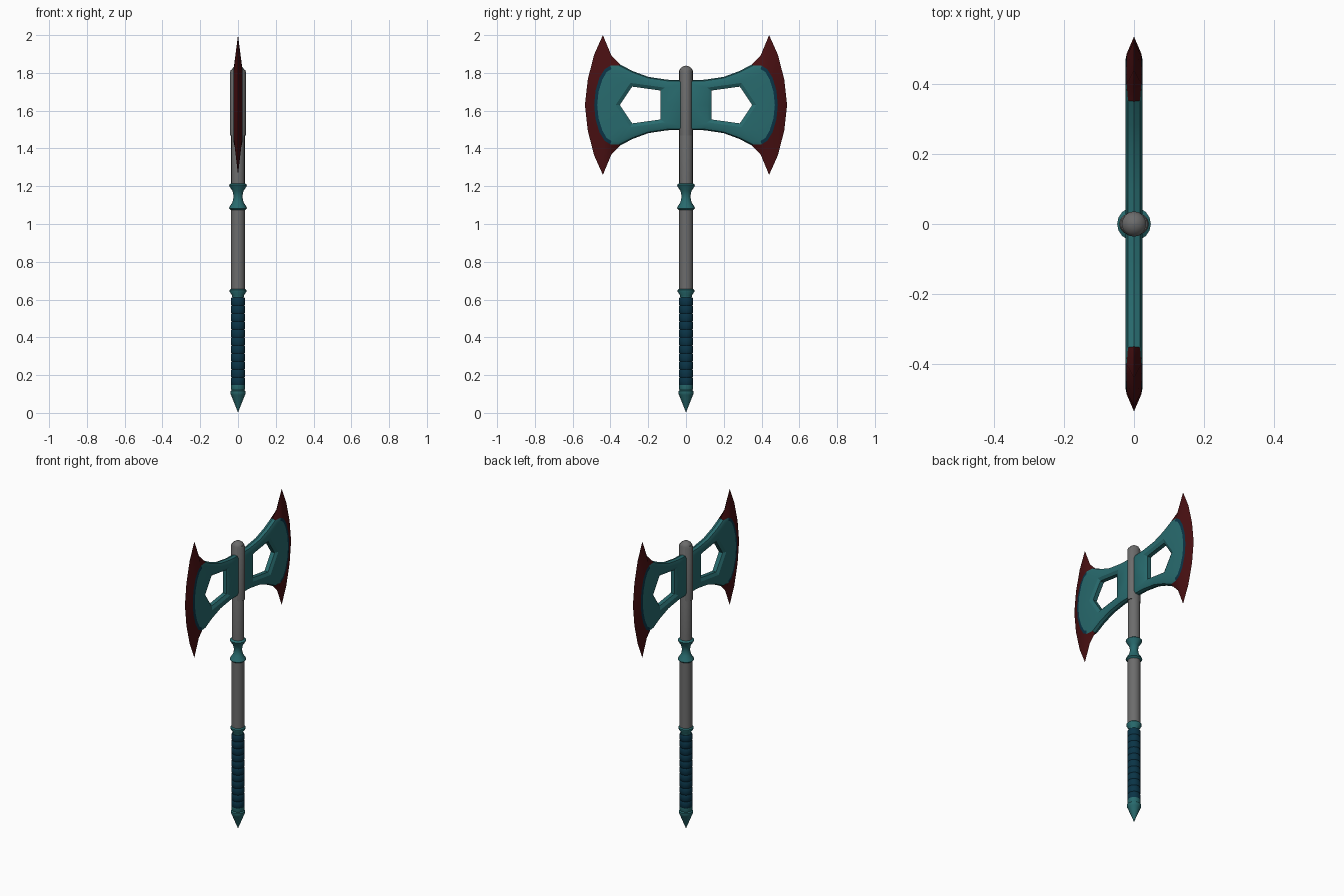
import bpy, bmesh, math

if "Cube" in bpy.data.objects:
    bpy.data.objects.remove(bpy.data.objects["Cube"])


def material(name, rgb):
    m = bpy.data.materials.new(name)
    m.diffuse_color = (*rgb, 1)
    m.use_nodes = True
    m.node_tree.nodes["Principled BSDF"].inputs["Base Color"].default_value = m.diffuse_color
    return m


teal = material("teal metal", (0.021, 0.145, 0.155))
navy = material("navy", (0.003, 0.034, 0.062))
red = material("dark red", (0.066, 0.005, 0.006))
grey = material("grey shaft", (0.15, 0.15, 0.15))


def finish(name, bm, mats, angle=35):
    bmesh.ops.recalc_face_normals(bm, faces=bm.faces)
    me = bpy.data.meshes.new(name)
    bm.to_mesh(me)
    bm.free()
    for m in mats:
        me.materials.append(m)
    ob = bpy.data.objects.new(name, me)
    bpy.context.collection.objects.link(ob)
    bpy.ops.object.select_all(action='DESELECT')
    ob.select_set(True)
    bpy.context.view_layer.objects.active = ob
    bpy.ops.object.shade_smooth_by_angle(angle=math.radians(angle))
    return ob


def lathe(name, profile, mat, sides=16, sx=1, sy=1):
    """Revolve (radius, z) points round the z axis and cap the ends."""
    bm = bmesh.new()
    rings = []
    for r, z in profile:
        ring = []
        for i in range(sides):
            a = 2 * math.pi * i / sides
            ring.append(bm.verts.new((r * math.cos(a) * sx, r * math.sin(a) * sy, z)))
        rings.append(ring)
    for p, q in zip(rings, rings[1:]):
        for i in range(sides):
            j = (i + 1) % sides
            bm.faces.new((p[i], p[j], q[j], q[i]))
    bm.faces.new(rings[0])
    bm.faces.new(rings[-1])
    return finish(name, bm, [mat])


# pommel, grip and handle collar
lathe("pommel", [(0.001, 0.005), (0.037, 0.095), (0.041, 0.102), (0.041, 0.115),
                 (0.034, 0.12), (0.037, 0.128), (0.037, 0.147)], teal)
grip = []
wraps = 11
for i in range(wraps):
    z, h = 0.145 + i * 0.465 / wraps, 0.465 / wraps
    grip += [(0.0345, z), (0.038, z + 0.15 * h), (0.038, z + 0.85 * h)]
lathe("grip", grip + [(0.0345, 0.61)], navy)
lathe("grip_collar", [(0.03, 0.605), (0.031, 0.622), (0.044, 0.641), (0.044, 0.65),
                      (0.036, 0.657)], teal)

# shaft sections, spool between them, and the wide socket at the head
lathe("lower_shaft", [(0.037, 0.65), (0.037, 1.085)], grey)
lathe("spool", [(0.035, 1.072), (0.048, 1.083), (0.044, 1.093), (0.029, 1.115),
                (0.023, 1.145), (0.029, 1.175), (0.044, 1.197), (0.048, 1.207),
                (0.035, 1.216)], teal)
lathe("upper_shaft", [(0.036, 1.2), (0.036, 1.812), (0.028, 1.826), (0.015, 1.835),
                      (0.002, 1.838)], grey)
lathe("head_socket", [(0.04, 1.468), (0.04, 1.805), (0.036, 1.815)], grey, sx=1.06, sy=0.86)

# blade: stations round the hole; y and height above the blade centre
# (hole), (flat edge), (rim or navy edge), (outer edge), is cutting edge
CZ, T = 1.63, 0.024
upper = [
    ((.135, .0), (.03, .0), (.01, .0), (.01, .0), 0),
    ((.135, .076), (.03, .108), (.01, .125), (.01, .13), 0),
    ((.145, .078), (.10, .112), (.10, .128), (.10, .134), 0),
    ((.21, .087), (.20, .126), (.20, .143), (.20, .149), 0),
    ((.26, .094), (.29, .158), (.285, .174), (.283, .180), 0),
    ((.285, .097), (.36, .193), (.352, .208), (.35, .215), 0),
    ((.292, .087), (.395, .19), (.40, .208), (.395, .262), 1),
    ((.30, .075), (.42, .175), (.43, .19), (.44, .37), 1),
    ((.315, .053), (.443, .135), (.458, .145), (.487, .265), 1),
    ((.335, .023), (.463, .07), (.479, .075), (.520, .135), 1),
    ((.35, .0), (.47, .0), (.486, .0), (.535, .0), 1),
]
lower = [tuple((p[0], -p[1]) for p in s[:4]) + (s[4],) for s in upper[-2:0:-1]]
stations = upper + lower

bm = bmesh.new()
cols = []
for hole, a, b, c, cutting in stations:
    wide = (.24 + (hole[0] - .24) * 1.2, hole[1] * 1.2)
    path = [(0, hole), (.013, hole), (T, wide), (T, a),
            (.021 if cutting else .017, b), (0, c)]
    cols.append([bm.verts.new((x, y, CZ + z)) for x, (y, z) in path])
n = len(cols)
for i in range(n):
    j = (i + 1) % n
    edge = stations[i][4] and stations[j][4]
    shoulder = stations[i][4] or stations[j][4]
    for k in range(5):
        f = bm.faces.new((cols[i][k], cols[j][k], cols[j][k + 1], cols[i][k + 1]))
        if k == 3 and edge:
            f.material_index = 1
        elif k == 4 and shoulder:
            f.material_index = 2
# other face of the blade, then the second blade
for axis in (0, 1):
    geo = bmesh.ops.duplicate(bm, geom=bm.verts[:] + bm.edges[:] + bm.faces[:])["geom"]
    for v in geo:
        if isinstance(v, bmesh.types.BMVert):
            v.co[axis] *= -1
    bmesh.ops.remove_doubles(bm, verts=bm.verts, dist=0.0005)
finish("double_blade", bm, [teal, navy, red], 30)
